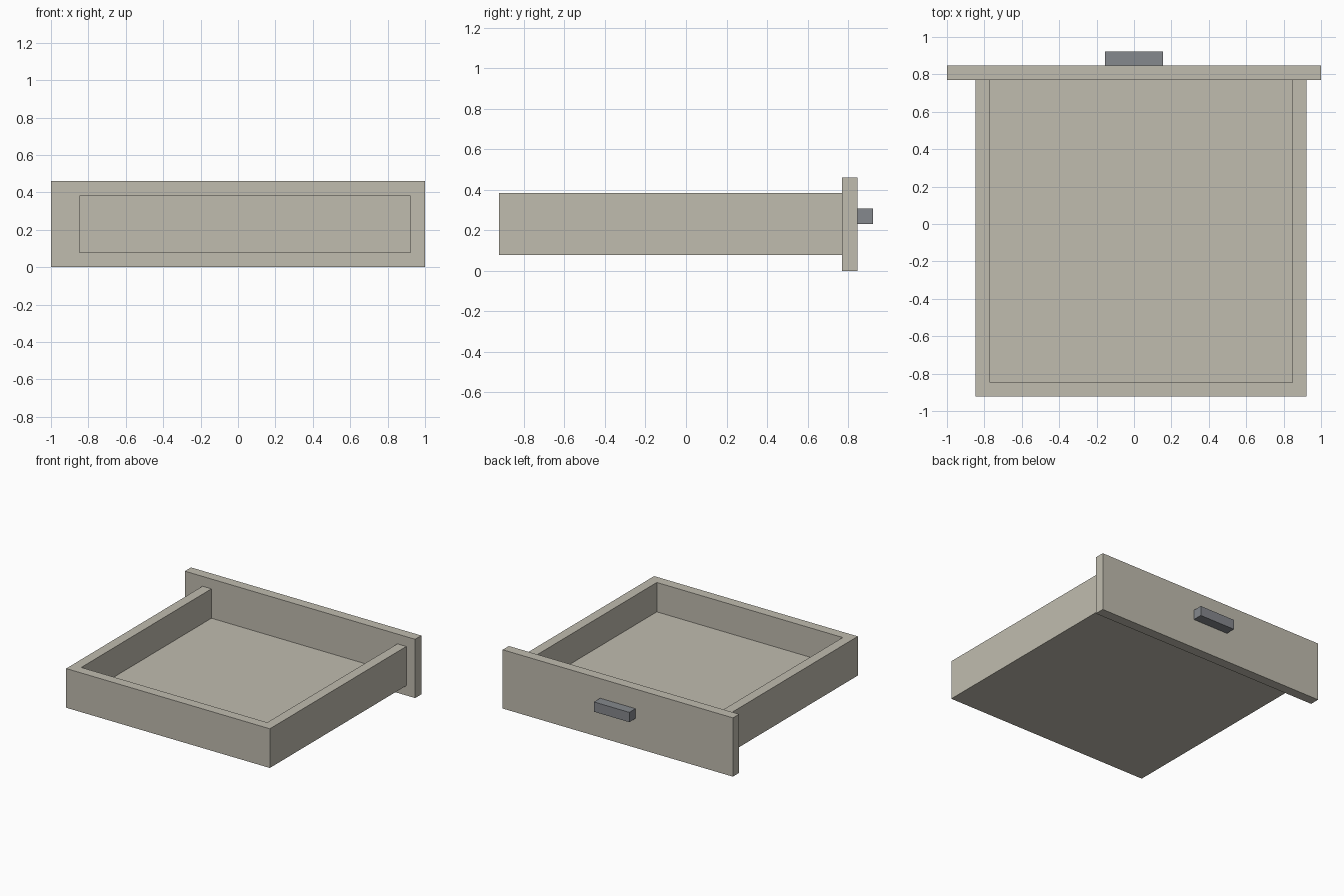
import bpy
import bmesh

cube = bpy.data.objects.get("Cube")
if cube:
    bpy.data.objects.remove(cube, do_unlink=True)

U = 1 / 13  # board thickness, used as the building unit


def material(name, color):
    mat = bpy.data.materials.new(name)
    mat.use_nodes = True
    mat.diffuse_color = color
    mat.node_tree.nodes["Principled BSDF"].inputs["Base Color"].default_value = color
    return mat


def slab(name, outline, z0, z1, mat):
    """Extrude a flat outline (in units, counter-clockwise) from z0 to z1."""
    bm = bmesh.new()
    base = bm.faces.new([bm.verts.new((x * U, y * U, z0 * U)) for x, y in outline])
    top = bmesh.ops.extrude_face_region(bm, geom=[base])
    verts = [v for v in top["geom"] if isinstance(v, bmesh.types.BMVert)]
    bmesh.ops.translate(bm, verts=verts, vec=(0, 0, (z1 - z0) * U))
    bmesh.ops.recalc_face_normals(bm, faces=bm.faces)
    mesh = bpy.data.meshes.new(name)
    bm.to_mesh(mesh)
    bm.free()
    mesh.materials.append(mat)
    obj = bpy.data.objects.new(name, mesh)
    bpy.context.collection.objects.link(obj)
    return obj


def rect(x0, x1, y0, y1):
    return [(x0, y0), (x1, y0), (x1, y1), (x0, y1)]


wood = material("pale wood", (0.527, 0.503, 0.429, 1))
metal = material("grey metal", (0.235, 0.246, 0.266, 1))

# U-shaped wall open towards the face panel
slab("drawer_walls", [(-11, -12), (12, -12), (12, 10), (11, 10),
                      (11, -11), (-10, -11), (-10, 10), (-11, 10)], 1, 5, wood)
# Bottom board between the walls
slab("drawer_floor", rect(-10, 11, -11, 10), 1, 2, wood)
# Overhanging face panel and its handle
slab("face_panel", rect(-13, 13, 10, 11), 0, 6, wood)
slab("handle", rect(-2, 2, 11, 12), 3, 4, metal)
